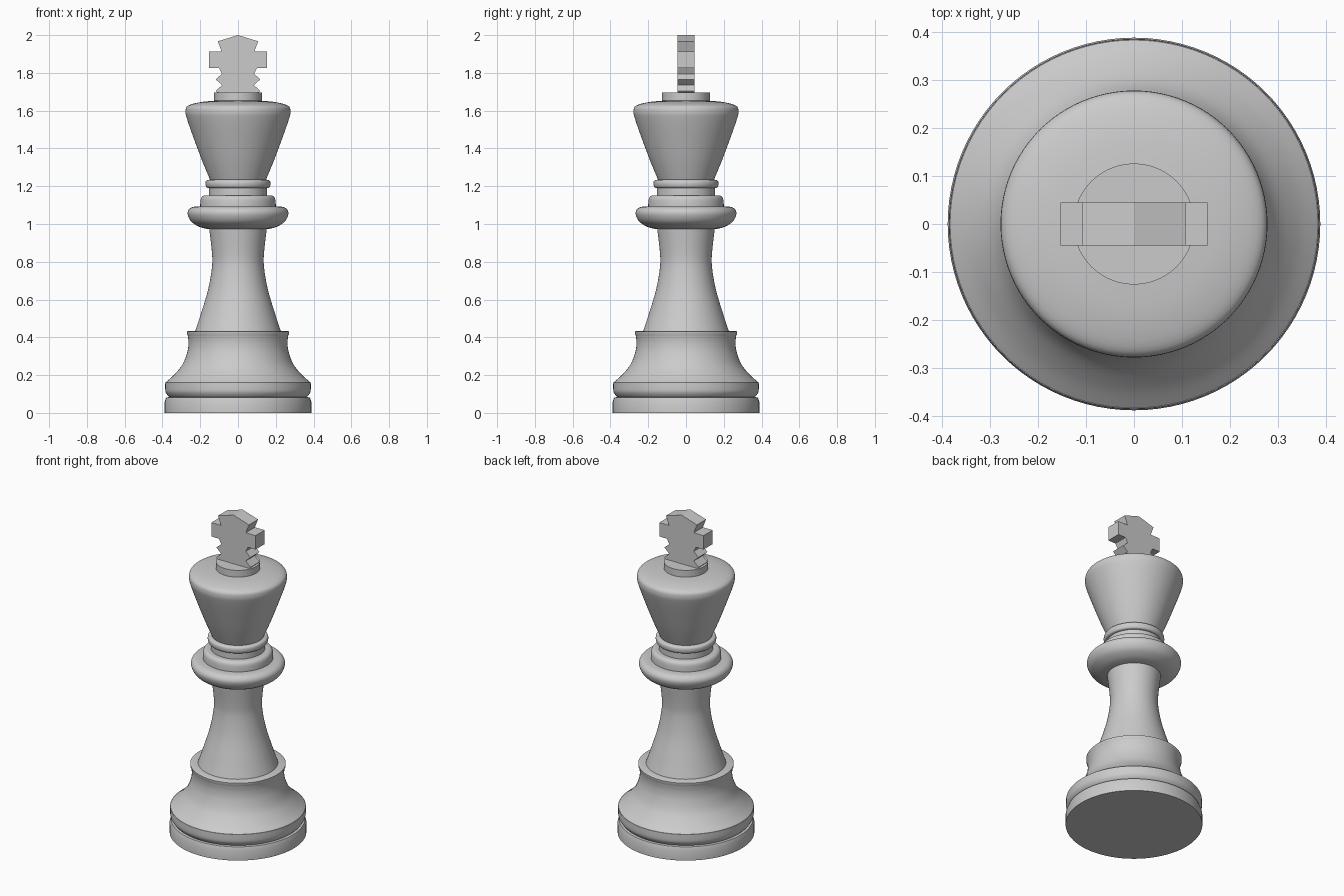
import bpy
import bmesh
import math

cube = bpy.data.objects.get("Cube")
if cube:
    bpy.data.objects.remove(cube, do_unlink=True)

SEGMENTS = 96

grey = bpy.data.materials.new("plain_grey")
grey.use_nodes = True
colour = (0.6, 0.6, 0.6, 1)
grey.diffuse_color = colour
grey.node_tree.nodes["Principled BSDF"].inputs["Base Color"].default_value = colour


def finish(name, bm, smooth):
    bmesh.ops.recalc_face_normals(bm, faces=bm.faces)
    mesh = bpy.data.meshes.new(name)
    bm.to_mesh(mesh)
    bm.free()
    mesh.materials.append(grey)
    obj = bpy.data.objects.new(name, mesh)
    bpy.context.collection.objects.link(obj)
    if smooth:
        bpy.ops.object.select_all(action="DESELECT")
        obj.select_set(True)
        bpy.context.view_layer.objects.active = obj
        bpy.ops.object.shade_smooth_by_angle(angle=math.radians(35))
    return obj


def curve(points, steps=5):
    """Smooth run of profile points through the given ones."""
    pts = [points[0]] + points + [points[-1]]
    out = []
    for a, b, c, d in zip(pts, pts[1:], pts[2:], pts[3:]):
        for i in range(steps):
            t = i / steps
            out.append(tuple(
                0.5 * (2 * q + (r - p) * t + (2 * p - 5 * q + 4 * r - s) * t * t
                       + (3 * q - p - 3 * r + s) * t ** 3)
                for p, q, r, s in zip(a, b, c, d)))
    return out + [points[-1]]


def lathe(name, profile):
    """Turn a (radius, height) profile about z and cap both ends."""
    bm = bmesh.new()
    rings = []
    for r, z in profile:
        rings.append([bm.verts.new((r * math.cos(a), r * math.sin(a), z))
                      for a in (math.tau * i / SEGMENTS for i in range(SEGMENTS))])
    for low, high in zip(rings, rings[1:]):
        for i in range(SEGMENTS):
            j = (i + 1) % SEGMENTS
            bm.faces.new((low[i], low[j], high[j], high[i]))
    bm.faces.new(rings[0][::-1])
    bm.faces.new(rings[-1])
    return finish(name, bm, True)


# Foot: flat disc, rounded band and flared plinth
lathe("base_disc", [(0.388, 0), (0.388, 0.06), (0.38, 0.082), (0.34, 0.085)])
lathe("base_band", curve([(0.365, 0.084), (0.378, 0.1), (0.385, 0.12), (0.385, 0.162)]))
lathe("plinth", curve([(0.383, 0.162), (0.34, 0.2), (0.295, 0.255), (0.269, 0.32),
                       (0.262, 0.37), (0.266, 0.41)])
      + [(0.271, 0.42), (0.271, 0.43), (0.262, 0.434), (0.2, 0.434)])

# Waisted column
lathe("column", curve([(0.228, 0.43), (0.198, 0.52), (0.159, 0.65), (0.138, 0.77),
                       (0.138, 0.85), (0.153, 0.98)]))

# Collar rings and neck
lathe("wide_collar", curve([(0.15, 0.972), (0.2, 0.983), (0.245, 1.01), (0.265, 1.045),
                            (0.263, 1.072), (0.24, 1.09), (0.19, 1.094)]))
lathe("stepped_collar", [(0.2, 1.09)] + curve([(0.2, 1.105), (0.196, 1.135),
                                             (0.182, 1.15), (0.155, 1.152)]))
lathe("neck", [(0.154, 1.15), (0.154, 1.2)])
lathe("neck_ring", curve([(0.154, 1.19), (0.167, 1.195), (0.172, 1.213),
                          (0.167, 1.23), (0.145, 1.236)]))

# Flared head with rounded rim, and the disc on top
lathe("head", curve([(0.146, 1.23), (0.188, 1.33), (0.233, 1.45), (0.268, 1.55),
                     (0.278, 1.595), (0.265, 1.626), (0.2, 1.645), (0.12, 1.653)]))
lathe("top_disc", [(0.126, 1.645), (0.126, 1.695)])

# Flat finial cross, its outline mirrored across x
half = [(0.107, 1.967), (0.086, 1.912), (0.153, 1.912), (0.153, 1.825),
        (0.1, 1.825), (0.085, 1.795), (0.118, 1.766), (0.085, 1.735),
        (0.118, 1.704), (0.105, 1.69)]
outline = [(0, 2.0)] + half + [(-x, z) for x, z in reversed(half)]
bm = bmesh.new()
face = bm.faces.new([bm.verts.new((x, -0.045, z)) for x, z in outline])
extruded = bmesh.ops.extrude_face_region(bm, geom=[face])["geom"]
bmesh.ops.translate(bm, vec=(0, 0.09, 0),
                    verts=[v for v in extruded if isinstance(v, bmesh.types.BMVert)])
finish("finial_cross", bm, False)
